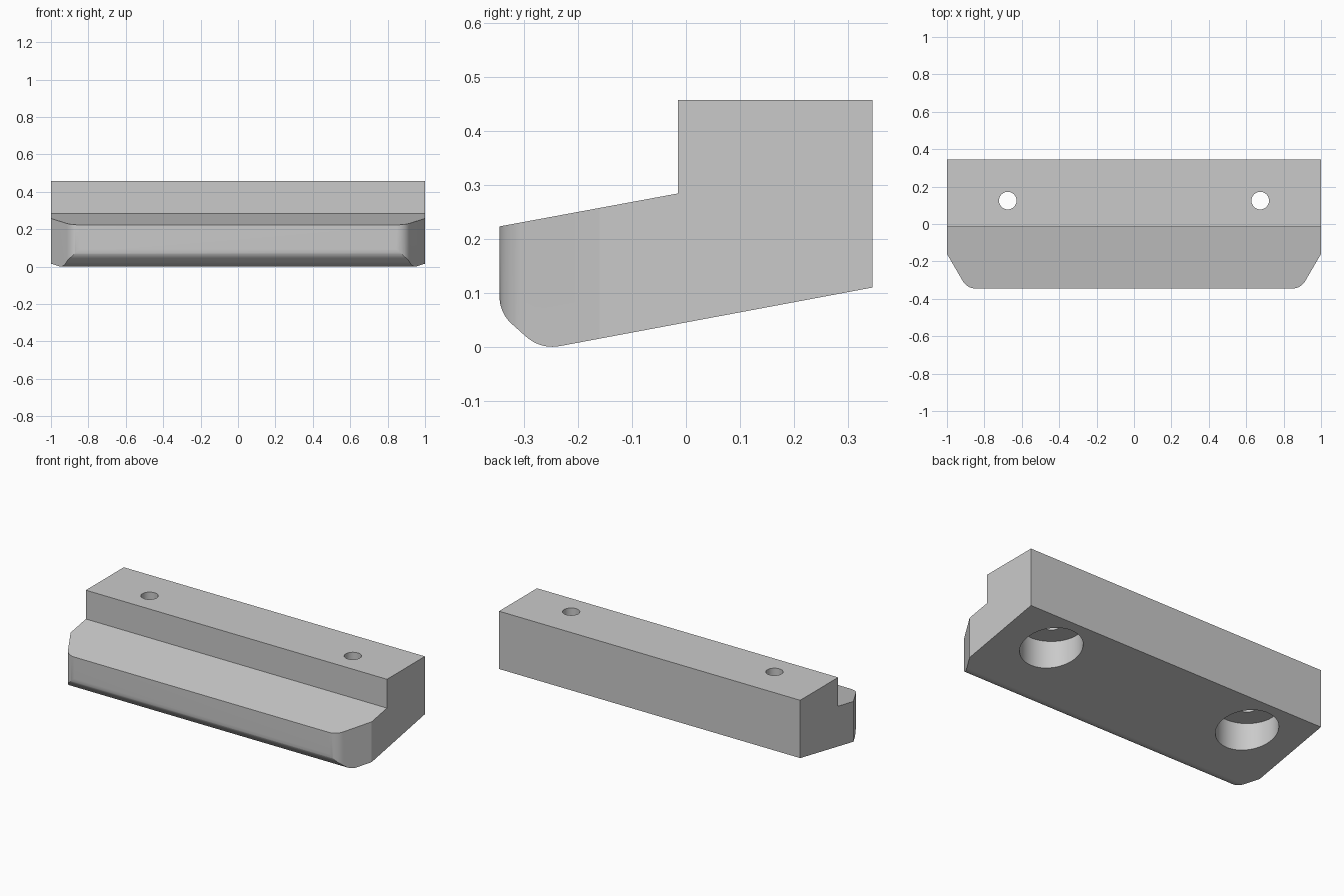
import bpy, bmesh, math
from mathutils import Vector

cube = bpy.data.objects.get("Cube")
if cube:
    bpy.data.objects.remove(cube, do_unlink=True)

grey = bpy.data.materials.new("plain grey")
grey.use_nodes = True
colour = (0.59, 0.59, 0.59, 1)
grey.diffuse_color = colour
grey.node_tree.nodes["Principled BSDF"].inputs["Base Color"].default_value = colour


def rounded(corners, steps=10):
    """Outline from (a, b, tangent length) corners; zero keeps a corner sharp."""
    points = []
    for i, (a, b, t) in enumerate(corners):
        p = Vector((a, b))
        if not t:
            points.append(p)
            continue
        u = (Vector(corners[i - 1][:2]) - p).normalized()
        v = (Vector(corners[(i + 1) % len(corners)][:2]) - p).normalized()
        half = u.angle(v) / 2
        radius = t * math.tan(half)
        centre = p + (u + v).normalized() * t / math.cos(half)
        start = p + u * t - centre
        end = p + v * t - centre
        sweep = start.angle(end)
        for k in range(steps + 1):
            f = k / steps
            d = start * math.sin((1 - f) * sweep) + end * math.sin(f * sweep)
            points.append(centre + d.normalized() * radius)
    return points


def prism(name, outline, place, low, high):
    """Extrude an outline between two levels; place maps (a, b, level) to 3D."""
    bm = bmesh.new()
    base = bm.faces.new([bm.verts.new(place(p.x, p.y, low)) for p in outline])
    out = bmesh.ops.extrude_face_region(bm, geom=[base])
    shift = place(0, 0, high) - place(0, 0, low)
    verts = [g for g in out["geom"] if isinstance(g, bmesh.types.BMVert)]
    bmesh.ops.translate(bm, verts=verts, vec=shift)
    bmesh.ops.recalc_face_normals(bm, faces=bm.faces)
    mesh = bpy.data.meshes.new(name)
    bm.to_mesh(mesh)
    bm.free()
    mesh.materials.append(grey)
    obj = bpy.data.objects.new(name, mesh)
    bpy.context.collection.objects.link(obj)
    return obj


def carve(target, cutter, operation):
    mod = target.modifiers.new("cut", "BOOLEAN")
    mod.operation = operation
    mod.solver = "EXACT"
    mod.object = cutter
    bpy.context.view_layer.objects.active = target
    bpy.ops.object.modifier_apply(modifier=mod.name)
    bpy.data.objects.remove(cutter, do_unlink=True)


def along_x(a, b, level):
    return Vector((level, a, b))


def along_z(a, b, level):
    return Vector((a, b, level))


# Stepped side profile with a rounded lower nose
back, front, step = 0.345, -0.345, -0.015
profile = rounded([
    (front, 0.223, 0), (step, 0.284, 0), (step, 0.457, 0), (back, 0.457, 0),
    (back, 0.11, 0), (-0.269, -0.005, 0.036), (front, 0.063, 0.03)])
block = prism("stepped_jaw_block", profile, along_x, -1, 1)

# Plan outline with angled, rounded front corners
plan = rounded([
    (1, 0.5, 0), (-1, 0.5, 0), (-1, -0.16, 0), (-0.892, front, 0.045),
    (0.892, front, 0.045), (1, -0.16, 0)])
# Slightly wider ends keep the side walls from coinciding
for p in plan:
    if abs(p.x) == 1:
        p.y += 0.0017 if p.y < 0 else 0
        p.x *= 1.001
carve(block, prism("plan_cutter", plan, along_z, -0.2, 0.7), "INTERSECT")


# Bolt holes with wide counterbores from below
def bore(x, radius, low, high):
    n = 64
    circle = [Vector((x + radius * math.cos(math.tau * k / n),
                      0.125 + radius * math.sin(math.tau * k / n))) for k in range(n)]
    carve(block, prism("bore_cutter", circle, along_z, low, high), "DIFFERENCE")


for side in (-1, 1):
    bore(side * 0.675, 0.168, -0.2, 0.205)
    bore(side * 0.675, 0.047, 0.1, 0.7)

# Smooth curved walls, crisp edges elsewhere
bpy.ops.object.select_all(action="DESELECT")
block.select_set(True)
bpy.context.view_layer.objects.active = block
bpy.ops.object.shade_smooth_by_angle(angle=math.radians(25))
